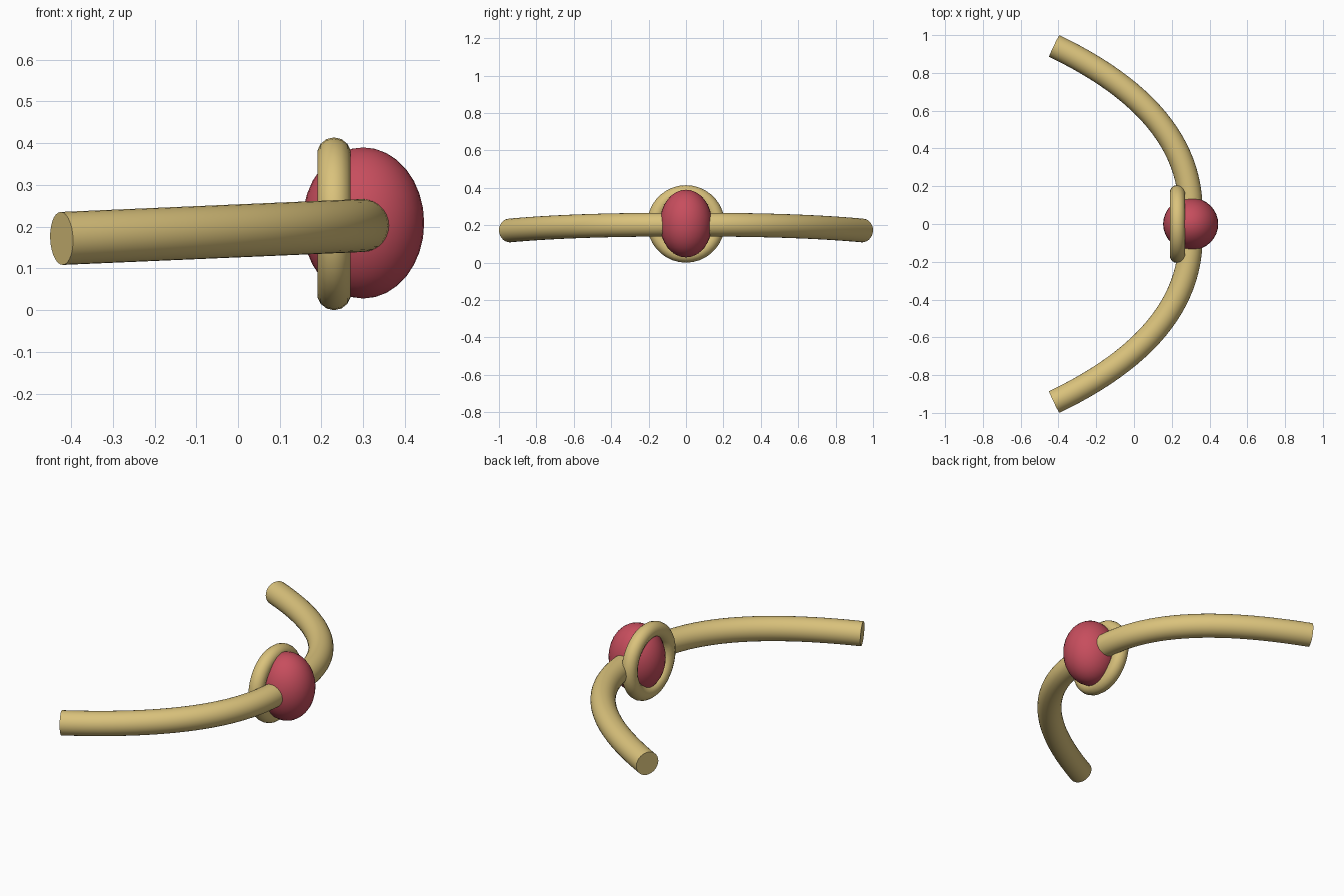
import bpy, bmesh, math
from mathutils import Vector

if "Cube" in bpy.data.objects:
    bpy.data.objects.remove(bpy.data.objects["Cube"])


def material(name, rgb):
    m = bpy.data.materials.new(name)
    m.diffuse_color = (*rgb, 1)
    m.use_nodes = True
    m.node_tree.nodes["Principled BSDF"].inputs["Base Color"].default_value = m.diffuse_color
    return m


GOLD = material("warm gold", (0.70, 0.54, 0.20))
RED = material("berry red", (0.57, 0.075, 0.11))


def finish(ob, name, mat):
    ob.name = name
    ob.data.materials.append(mat)
    bpy.ops.object.select_all(action='DESELECT')
    ob.select_set(True)
    bpy.context.view_layer.objects.active = ob
    bpy.ops.object.shade_smooth_by_angle(angle=math.radians(40))


# Oval gem at the middle of the band
bpy.ops.mesh.primitive_uv_sphere_add(segments=32, ring_count=16, location=(0.30, 0, 0.209))
gem = bpy.context.object
gem.scale = (0.146, 0.14, 0.181)
bpy.ops.object.transform_apply(location=False, rotation=False, scale=True)
finish(gem, "gem", RED)

# Upright ring behind the gem
bpy.ops.mesh.primitive_torus_add(major_segments=36, minor_segments=14, major_radius=0.166,
                                 minor_radius=0.041, location=(0.23, 0, 0.207),
                                 rotation=(0, math.pi / 2, 0))
finish(bpy.context.object, "setting_ring", GOLD)

# Curved band: one half is a quadratic arc, mirrored to the other side
start, ctrl, end = Vector((0.30, 0.07)), Vector((0.30, 0.597)), Vector((-0.4225, 0.9425))
STEPS, SIDES, RADIUS = 24, 28, 0.0635
half = []
for i in range(STEPS + 1):
    t = i / STEPS
    p = start * (1 - t) ** 2 + ctrl * 2 * t * (1 - t) + end * t * t
    d = ((ctrl - start) * (1 - t) + (end - ctrl) * t).normalized()
    half.append((p, d))
path = [(Vector((p.x, -p.y)), Vector((-d.x, d.y))) for p, d in reversed(half)] + half

bm = bmesh.new()
rings = []
slope = 0.043  # the band drops slightly toward its open ends
for p, d in path:
    centre = Vector((p.x, p.y, 0.203 + slope * (p.x - 0.30)))
    along = Vector((d.x, d.y, slope * d.x)).normalized()
    side = Vector((d.y, -d.x, 0))
    up = side.cross(along).normalized()
    rings.append([bm.verts.new(centre + RADIUS * (side * math.cos(a) + up * math.sin(a)))
                  for a in (2 * math.pi * k / SIDES for k in range(SIDES))])
for a, b in zip(rings, rings[1:]):
    for k in range(SIDES):
        n = (k + 1) % SIDES
        bm.faces.new((a[k], a[n], b[n], b[k]))
bm.faces.new(rings[0])
bm.faces.new(rings[-1])
bmesh.ops.recalc_face_normals(bm, faces=bm.faces[:])
mesh = bpy.data.meshes.new("band")
bm.to_mesh(mesh)
bm.free()
band = bpy.data.objects.new("band", mesh)
bpy.context.collection.objects.link(band)
finish(band, "band", GOLD)
